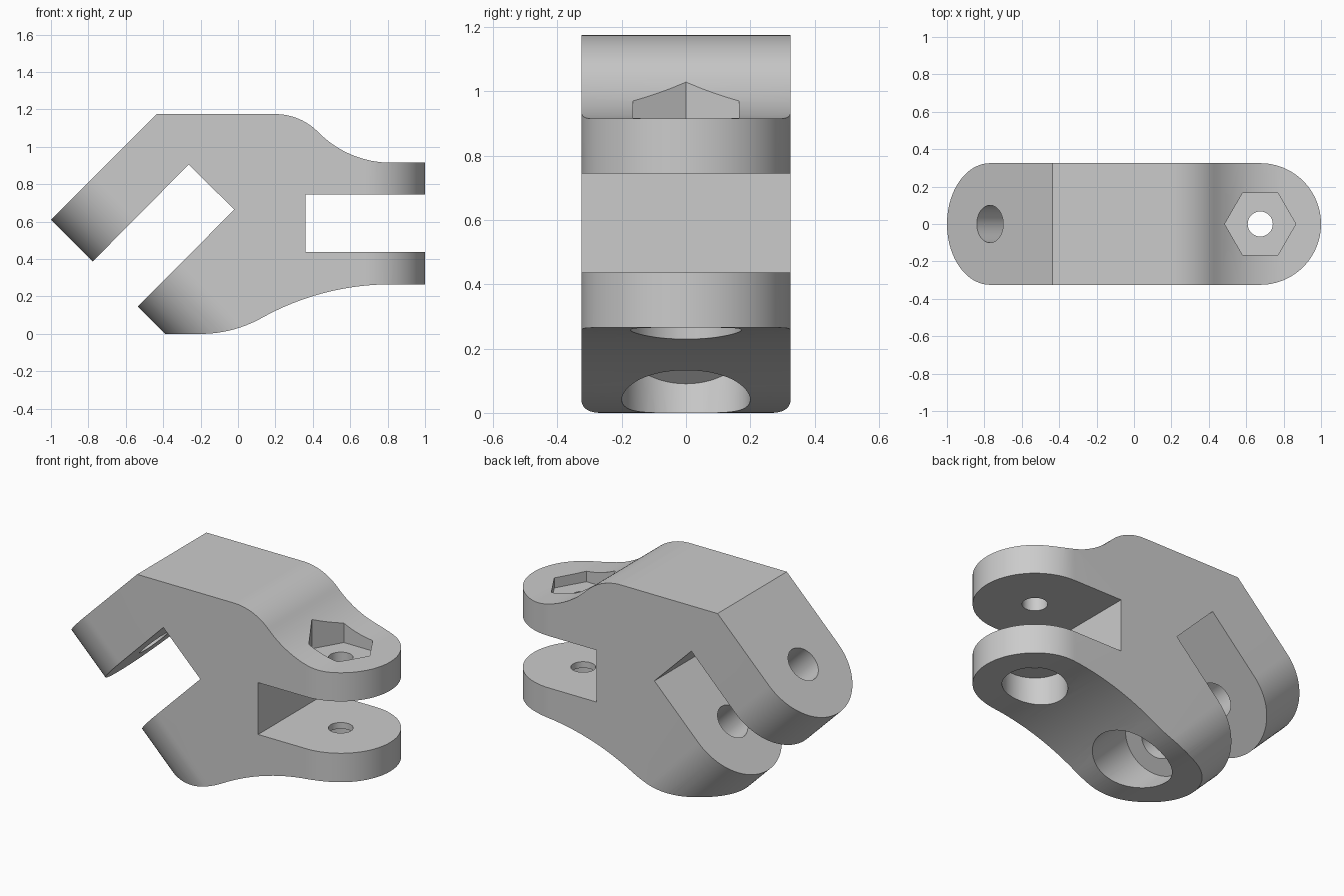
import bpy, bmesh, math
from mathutils import Matrix, Vector

cube = bpy.data.objects.get("Cube")
if cube:
    bpy.data.objects.remove(cube, do_unlink=True)

W = 0.325                      # half width, also the radius of the rounded ends

grey = bpy.data.materials.new("plain_grey")
grey.use_nodes = True
grey.diffuse_color = (0.6, 0.6, 0.6, 1)
grey.node_tree.nodes["Principled BSDF"].inputs["Base Color"].default_value = (0.6, 0.6, 0.6, 1)


def prism(name, outline, low, high, matrix=None):
    """Extrude a flat outline along local z, then place it."""
    bm = bmesh.new()
    face = bm.faces.new([bm.verts.new((x, y, low)) for x, y in outline])
    top = bmesh.ops.extrude_face_region(bm, geom=[face])["geom"]
    verts = [v for v in top if isinstance(v, bmesh.types.BMVert)]
    bmesh.ops.translate(bm, vec=(0, 0, high - low), verts=verts)
    if matrix:
        bm.transform(matrix)
    bmesh.ops.recalc_face_normals(bm, faces=bm.faces)
    mesh = bpy.data.meshes.new(name)
    bm.to_mesh(mesh)
    bm.free()
    mesh.materials.append(grey)
    obj = bpy.data.objects.new(name, mesh)
    bpy.context.collection.objects.link(obj)
    return obj


def circle(r, n=64):
    return [(r * math.cos(2 * math.pi * i / n), r * math.sin(2 * math.pi * i / n)) for i in range(n)]


def stadium(r, length, n=48):
    """Half round end towards +x, long straight sides towards -x."""
    arc = [(r * math.cos(a), r * math.sin(a))
           for a in (math.pi * (i / n - 0.5) for i in range(n + 1))]
    return arc + [(-length, r), (-length, -r)]


def s_curve(start, end, r1, n=16):
    """Two tangent arcs joining two level edges."""
    dx, dz = end[0] - start[0], end[1] - start[1]
    angle = 2 * math.atan2(abs(dz), dx)
    r2 = dx / math.sin(angle) - r1
    s = math.copysign(1, dz)
    steps = [angle * i / n for i in range(n + 1)]
    first = [(start[0] + r1 * math.sin(a), start[1] + s * r1 * (1 - math.cos(a))) for a in steps]
    second = [(end[0] - r2 * math.sin(a), end[1] - s * r2 * (1 - math.cos(a))) for a in reversed(steps)]
    return first + second[1:]


# Side profile: slanted clamp on the left, level fork on the right
profile = [(-1, 0.61), (-0.435, 1.175)]
profile += s_curve((0.2, 1.175), (0.82, 0.915), 0.32)
profile += [(1.05, 0.915), (1.05, 0.745), (0.36, 0.745), (0.36, 0.437), (1.05, 0.437), (1.05, 0.265)]
profile += reversed(s_curve((-0.2, 0), (0.82, 0.265), 0.67))
profile += [(-0.395, 0), (-0.538, 0.145), (-0.02, 0.664), (-0.263, 0.906), (-0.777, 0.387)]
upright = Matrix.Rotation(math.pi / 2, 4, "X")
body = prism("bracket_body", profile, -W, W, upright)

# Bolt axes: vertical through the fork, diagonal through the clamp
fork = Matrix.Translation((0.675, 0, 0))
along = Vector((-1, 0, -1)).normalized()
normal = Vector((-1, 0, 1)).normalized()
clamp = Matrix((along, normal.cross(along), normal)).transposed().to_4x4()
clamp.translation = Vector((-0.77, 0, 0.84))

cuts = [
    ("fork_rounding", "INTERSECT", stadium(W, 3), -1, 3, fork),
    ("clamp_rounding", "INTERSECT", stadium(W, 3), -3, 2, clamp),
    ("fork_bolt_hole", "DIFFERENCE", circle(0.067), -1, 2, fork),
    ("hex_nut_pocket", "DIFFERENCE", circle(0.19, 6), 0.855, 2, fork),
    ("fork_counterbore", "DIFFERENCE", circle(0.172), -1, 0.4, fork),
    ("clamp_bolt_hole", "DIFFERENCE", circle(0.1), -2, 1, clamp),
    ("clamp_counterbore", "DIFFERENCE", circle(0.2), -2, -0.86, clamp),
]
cutters = []
for name, operation, outline, low, high, place in cuts:
    cutter = prism(name, outline, low, high, place)
    cutter.hide_render = True
    mod = body.modifiers.new(name, "BOOLEAN")
    mod.operation, mod.object, mod.solver = operation, cutter, "EXACT"
    cutters.append(cutter)

# Bake the cuts and drop the cutters
bpy.context.view_layer.update()
result = bpy.data.meshes.new_from_object(body.evaluated_get(bpy.context.evaluated_depsgraph_get()))
body.modifiers.clear()
body.data = result
for cutter in cutters:
    bpy.data.objects.remove(cutter, do_unlink=True)
body.data.materials.clear()
body.data.materials.append(grey)

bpy.ops.object.select_all(action="DESELECT")
body.select_set(True)
bpy.context.view_layer.objects.active = body
bpy.ops.object.shade_smooth_by_angle(angle=math.radians(30))
